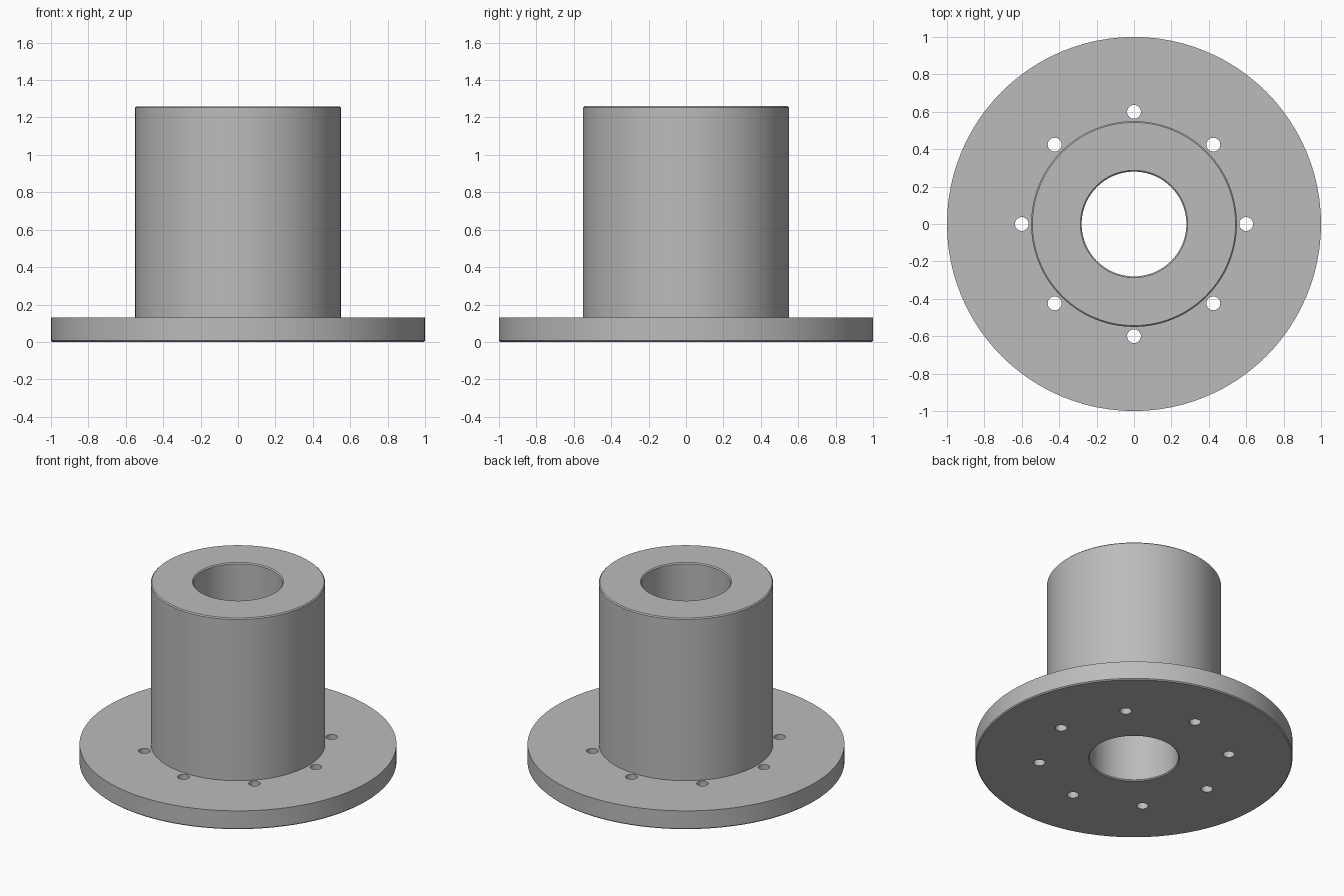
import bpy, bmesh, math
from mathutils import Matrix, Vector

if "Cube" in bpy.data.objects:
    bpy.data.objects.remove(bpy.data.objects["Cube"], do_unlink=True)

FLANGE_R, HUB_R, BORE_R = 1.0, 0.55, 0.28
FLANGE_H, TOTAL_H, CHAMFER = 0.13, 1.26, 0.007
BOLT_R, BOLT_CIRCLE, BOLTS = 0.037, 0.6, 8
SIDES = 96

metal = bpy.data.materials.new("plain_grey")
metal.use_nodes = True
colour = (0.5, 0.5, 0.5, 1)
metal.diffuse_color = colour
metal.node_tree.nodes["Principled BSDF"].inputs["Base Color"].default_value = colour


def make_object(name, bm):
    bmesh.ops.recalc_face_normals(bm, faces=bm.faces)
    mesh = bpy.data.meshes.new(name)
    bm.to_mesh(mesh)
    bm.free()
    mesh.materials.append(metal)
    obj = bpy.data.objects.new(name, mesh)
    bpy.context.collection.objects.link(obj)
    return obj


# Flanged hub: closed half section revolved around z
c = CHAMFER
section = [
    (BORE_R + c, 0), (FLANGE_R - c, 0), (FLANGE_R, c), (FLANGE_R, FLANGE_H),
    (HUB_R, FLANGE_H), (HUB_R, TOTAL_H - c), (HUB_R - c, TOTAL_H),
    (BORE_R + c, TOTAL_H), (BORE_R, TOTAL_H - c), (BORE_R, c),
]
bm = bmesh.new()
verts = [bm.verts.new((r, 0, z)) for r, z in section]
edges = [bm.edges.new((v, verts[i - 1])) for i, v in enumerate(verts)]
bmesh.ops.spin(bm, geom=verts + edges, cent=(0, 0, 0), axis=(0, 0, 1),
               angle=math.tau, steps=SIDES, use_merge=True)
bmesh.ops.remove_doubles(bm, verts=bm.verts, dist=0.0001)
hub = make_object("flanged_hub", bm)

# Ring of bolt holes through the flange
bm = bmesh.new()
for i in range(BOLTS):
    spot = Matrix.Rotation(math.tau * i / BOLTS, 4, "Z") @ Vector((BOLT_CIRCLE, 0, FLANGE_H / 2))
    bmesh.ops.create_cone(bm, cap_ends=True, segments=32, radius1=BOLT_R, radius2=BOLT_R,
                          depth=FLANGE_H * 2, matrix=Matrix.Translation(spot))
cutter = make_object("bolt_hole_cutter", bm)
cutter.hide_render = True

cut = hub.modifiers.new("bolt_holes", "BOOLEAN")
cut.operation = "DIFFERENCE"
cut.solver = "EXACT"
cut.object = cutter
bpy.context.view_layer.objects.active = hub
hub.select_set(True)
bpy.ops.object.modifier_apply(modifier=cut.name)
bpy.data.objects.remove(cutter, do_unlink=True)

# Smooth round walls, crisp rims
bpy.ops.object.select_all(action="DESELECT")
hub.select_set(True)
bpy.ops.object.shade_smooth_by_angle(angle=math.radians(30))
